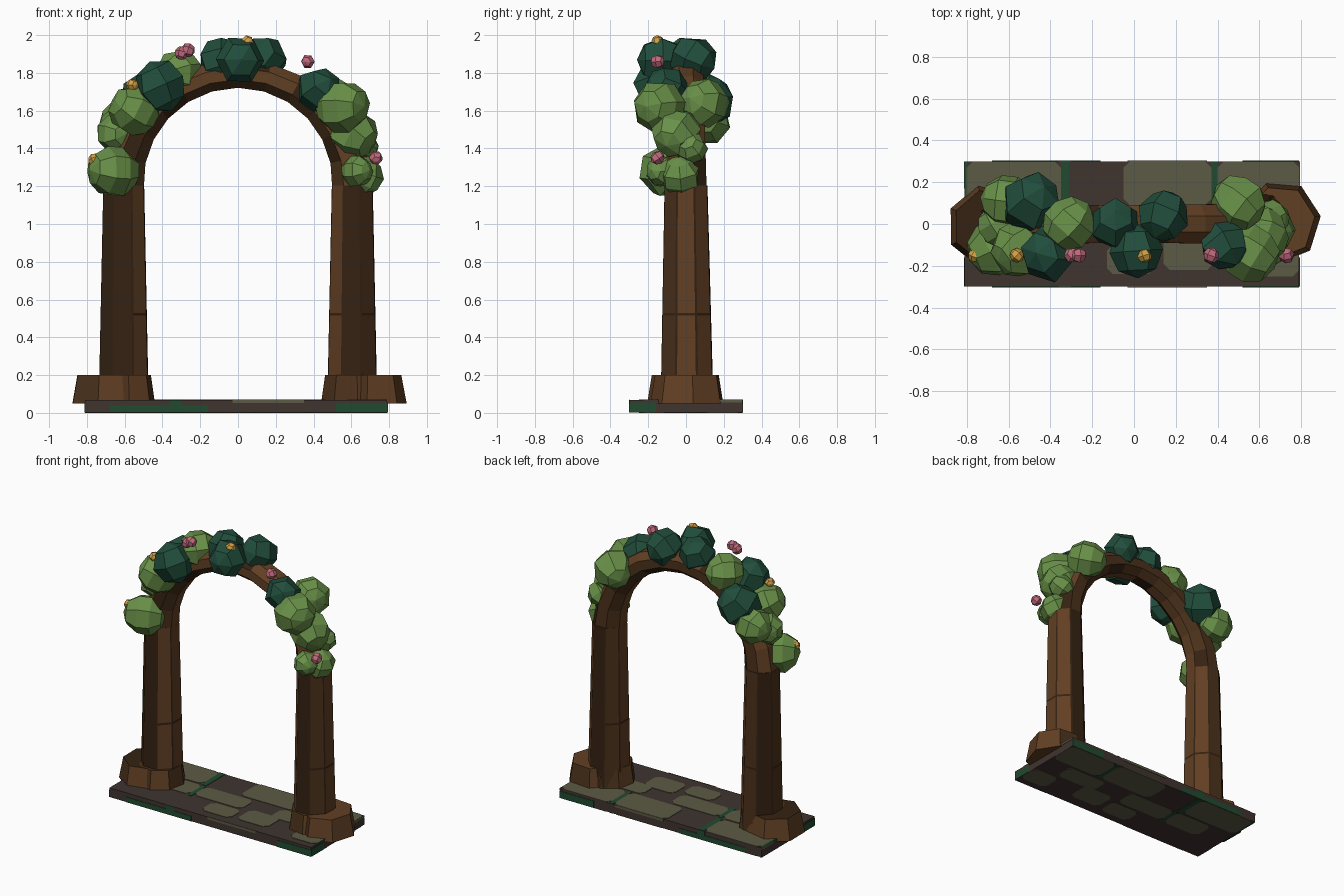
import bpy, bmesh, math, random
from mathutils import Vector, Euler, Matrix

if "Cube" in bpy.data.objects:
    bpy.data.objects.remove(bpy.data.objects["Cube"], do_unlink=True)
random.seed(7)


def material(name, rgb):
    m = bpy.data.materials.new(name)
    m.use_nodes = True
    m.diffuse_color = (*rgb, 1)
    m.node_tree.nodes["Principled BSDF"].inputs["Base Color"].default_value = (*rgb, 1)
    return m


bark = material("brown bark", (0.12, 0.05, 0.017))
mid_bark = material("shaded bark", (0.07, 0.031, 0.011))
dark_bark = material("dark bark", (0.035, 0.016, 0.006))
light_leaf = material("light leaf", (0.14, 0.28, 0.065))
dark_leaf = material("dark leaf", (0.015, 0.075, 0.045))
pink = material("pink petal", (0.52, 0.14, 0.2))
gold = material("gold petal", (0.65, 0.36, 0.06))
olive = material("olive stone", (0.107, 0.102, 0.058))
dark_stone = material("dark stone", (0.05, 0.034, 0.028))
moss = material("moss", (0.015, 0.07, 0.03))
BARKS = [bark, mid_bark, dark_bark]


def finish(name, bm, mats):
    bmesh.ops.recalc_face_normals(bm, faces=bm.faces)
    me = bpy.data.meshes.new(name)
    bm.to_mesh(me)
    bm.free()
    for m in mats:
        me.materials.append(m)
    ob = bpy.data.objects.new(name, me)
    bpy.context.collection.objects.link(ob)
    return ob


def loft(name, rings, mats, rule=lambda ring, side: 0, cap=0):
    """Skin a list of point rings; rule picks the material of each face."""
    bm = bmesh.new()
    rows = [[bm.verts.new(p) for p in ring] for ring in rings]
    n = len(rows[0])
    for i in range(len(rows) - 1):
        for j in range(n):
            k = (j + 1) % n
            f = bm.faces.new((rows[i][j], rows[i][k], rows[i + 1][k], rows[i + 1][j]))
            f.material_index = rule(i, j)
    for row in (rows[0], rows[-1]):
        bm.faces.new(row).material_index = cap
    return finish(name, bm, mats)


def ring(x, y, z, rx, ry, angles):
    return [Vector((x + rx * math.cos(math.radians(a)),
                    y + ry * math.sin(math.radians(a)), z)) for a in angles]


# Stone slab
def box(name, x0, x1, y0, y1, z0, z1, mat):
    corners = [(x0, y0), (x1, y0), (x1, y1), (x0, y1)]
    return loft(name, [[Vector((x, y, z)) for x, y in corners] for z in (z0, z1)], [mat])


box("slab", -0.81, 0.79, -0.3, 0.3, 0.002, 0.068, dark_stone)


# Flagstones with clipped corners on the top and the underside
def flagstone(x0, x1, y0, y1, mat, c=0.03):
    outline = [(x0 + c, y0), (x1 - c, y0), (x1, y0 + c), (x1, y1 - c),
               (x1 - c, y1), (x0 + c, y1), (x0, y1 - c), (x0, y0 + c)]
    for side, z0, z1 in (("top", 0.068, 0.071), ("bottom", 0, 0.002)):
        loft("flagstone_" + side, [[Vector((x, y, z)) for x, y in outline] for z in (z0, z1)], [mat])


for x0, x1, y0, y1 in [(-0.8, -0.35, 0.09, 0.3), (-0.05, 0.37, 0.09, 0.3),
                       (0.4, 0.79, 0.09, 0.3), (-0.62, -0.33, -0.09, 0.07),
                       (-0.3, 0.08, -0.08, 0.07), (0.3, 0.62, -0.07, 0.07),
                       (-0.13, 0.1, -0.24, -0.1), (0.14, 0.38, -0.22, -0.05),
                       (0.58, 0.79, -0.25, -0.09)]:
    flagstone(x0, x1, y0, y1, olive)
for x0, x1, y0, y1 in [(-0.35, -0.31, 0.08, 0.3), (0.37, 0.4, 0.08, 0.3),
                       (-0.33, -0.3, -0.1, 0.07), (-0.81, -0.795, 0.0, 0.3)]:
    flagstone(x0, x1, y0, y1, moss, 0.004)

# Moss and worn stone on the slab edges, front and back
for s in (-1, 1):
    y0, y1 = sorted((s * 0.3, s * 0.303))
    box("edge_moss", -0.68, -0.16, y0, y1, 0.002, 0.038, moss)
    box("edge_moss", -0.36, -0.3, y0, y1, 0.038, 0.068, moss)
    box("edge_moss", 0.52, 0.79, y0, y1, 0.002, 0.05, moss)
    box("edge_stone", -0.03, 0.35, y0, y1, 0.052, 0.07, olive)
    x0, x1 = sorted((s * 0.8 - 0.01, s * 0.803 - 0.01))
    box("edge_moss", x0, x1, -0.3, -0.16, 0.002, 0.055, moss)
    box("edge_stone", x0, x1, 0.17, 0.3, 0.055, 0.07, olive)

# Trunk columns: eight broad bark sides, narrow dark cracks, one crack ring
angles = [a for k in range(8) for a in (k * 45 + 24, k * 45 + 64)]
tones = {-1: [0, 1, 2, 1, 2, 2, 0, 0], 1: [0, 2, 1, 0, 0, 2, 1, 0]}
for s, label in ((-1, "right"), (1, "left")):
    heights = [0.068, 0.515, 0.53, 1.205]
    rings = [ring(s * 0.605, 0.005 * (1.2 - z), z, 0.141 - 0.022 * z, 0.149 - 0.024 * z, angles)
             for z in heights]

    def trunk_rule(i, j, t=tones[s]):
        return 2 if j % 2 or i == 1 else t[j // 2]
    loft(label + "_column", rings, BARKS, trunk_rule, 1)

    # Root flares: a collar round the trunk and a wider outer lump
    octo = [k * 45 + 10 for k in range(8)]
    loft(label + "_root_collar",
         [ring(s * 0.605, -0.01, 0.05, 0.168, 0.17, octo),
          ring(s * 0.605, -0.01, 0.2, 0.146, 0.15, octo)], BARKS,
         lambda i, j: (0, 1, 1)[j % 3], 1)
    hept = [k * 360 / 7 + (8 if s > 0 else 155) for k in range(7)]
    loft(label + "_root_lump",
         [ring(s * 0.7, s * 0.01, 0.05, 0.195, 0.2, hept),
          ring(s * 0.7, s * 0.01, 0.2, 0.166, 0.175, hept)], BARKS,
         lambda i, j: (0, 1, 0)[j % 3], 0 if s > 0 else 2)

# Arched bough: an eight-sided section swept over a half ellipse
STEPS = 12
rings = []
for i in range(STEPS + 1):
    a = math.pi * i / STEPS
    top = math.sin(a)
    out = Vector((math.cos(a), 0, math.sin(a)))
    centre = Vector((0.605 * math.cos(a), 0, 1.19 + 0.605 * top))
    rad, wide = 0.115 - 0.035 * top, 0.118 - 0.02 * top
    rings.append([centre + out * rad * math.cos(b) + Vector((0, wide * math.sin(b), 0))
                  for b in [math.radians(k * 45 + 22.5) for k in range(8)]])
loft("arch_bough", rings, BARKS,
     lambda i, j: 2 if (i * 3 + j) % 7 == 0 else (1 if j in (1, 2, 4) else 0), 1)


# Leaf clumps and flowers: coarse faceted balls at random tilts
def ball(name, x, y, z, r, mat, segments, rings, wobble):
    bm = bmesh.new()
    bmesh.ops.create_uvsphere(bm, u_segments=segments, v_segments=rings, radius=r)
    for v in bm.verts:
        v.co *= 1 + random.uniform(-wobble, wobble)
    tilt = Euler([random.uniform(-3, 3) for _ in range(3)]).to_matrix().to_4x4()
    bm.transform(Matrix.Translation((x, y, z)) @ tilt)
    return finish(name, bm, [mat])


dark_clumps = [(-0.09, 0.0, 1.87, 0.125), (0.01, -0.13, 1.868, 0.132), (0.14, 0.04, 1.875, 0.125),
               (-0.41, -0.14, 1.73, 0.14), (-0.49, 0.1, 1.65, 0.15), (0.43, -0.1, 1.71, 0.125)]
light_clumps = [(-0.31, 0.0, 1.8, 0.13), (-0.55, -0.12, 1.6, 0.135), (-0.66, -0.11, 1.28, 0.14),
                (-0.65, -0.01, 1.48, 0.105), (-0.61, 0.11, 1.54, 0.125), (0.55, -0.14, 1.62, 0.145),
                (0.5, 0.1, 1.64, 0.135), (0.61, -0.05, 1.48, 0.135), (0.66, -0.03, 1.255, 0.11),
                (0.66, 0.03, 1.4, 0.085), (0.63, -0.13, 1.28, 0.085)]
for c in dark_clumps:
    ball("dark_leaf_clump", *c, dark_leaf, 6, 4, 0.04)
for c in light_clumps:
    ball("light_leaf_clump", *c, light_leaf, 7, 5, 0.04)

for x, z in [(-0.3, 1.905), (-0.265, 1.92), (0.37, 1.86), (0.73, 1.35)]:
    ball("pink_flower", x, -0.15, z, 0.038, pink, 6, 4, 0.03)
for x, z in [(-0.56, 1.735), (-0.76, 1.34), (0.05, 1.965), (0.645, 1.645)]:
    ball("gold_flower", x, -0.15, z, 0.035, gold, 6, 4, 0.03)
